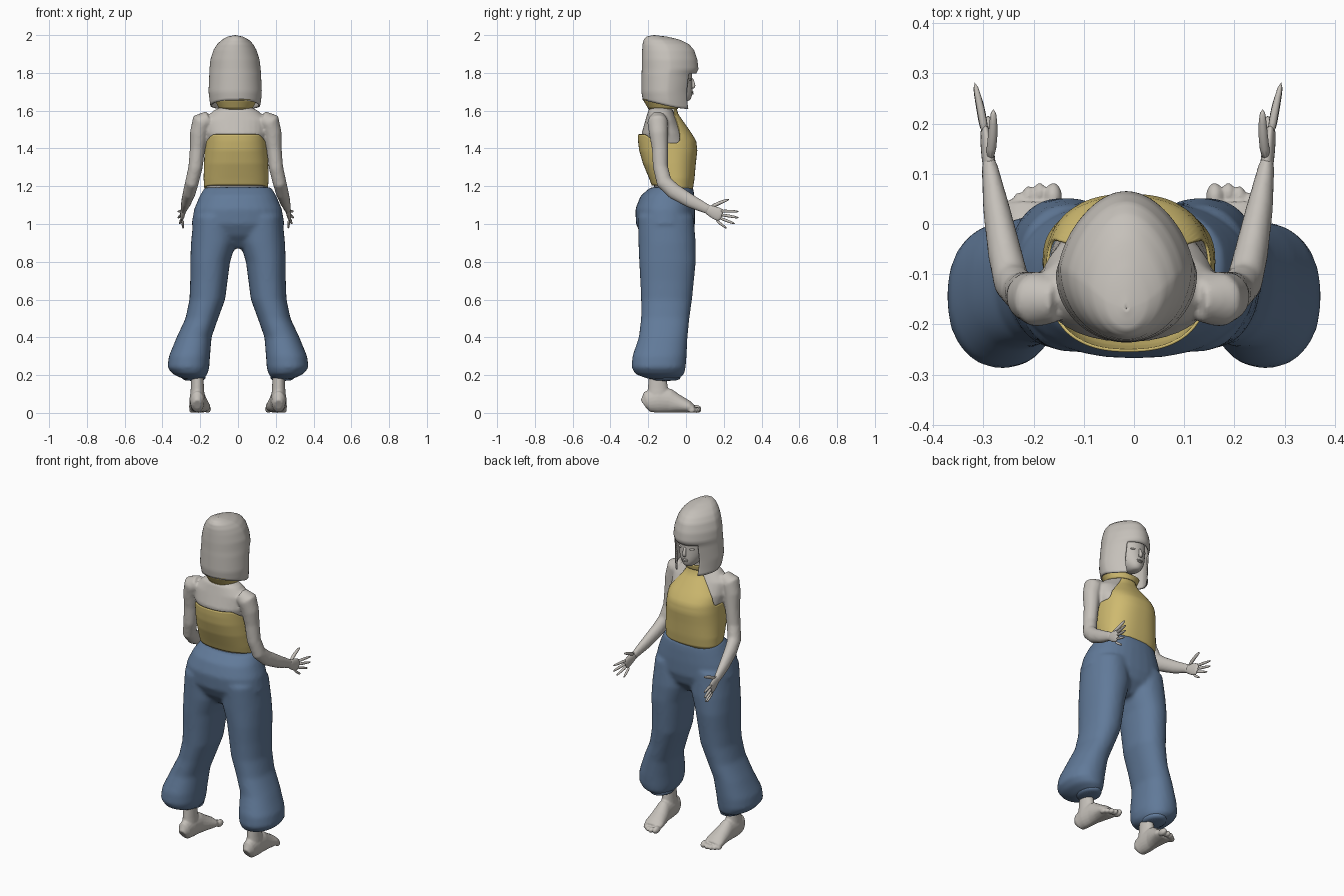
import bpy, bmesh, math
from mathutils import Vector

cube = bpy.data.objects.get("Cube")
if cube:
    bpy.data.objects.remove(cube)

CX = -0.012          # the upper body leans slightly to one side


def material(name, rgb):
    m = bpy.data.materials.new(name)
    m.use_nodes = True
    m.diffuse_color = (*rgb, 1)
    m.node_tree.nodes["Principled BSDF"].inputs["Base Color"].default_value = (*rgb, 1)
    return m


SKIN = material("pale grey", (0.56, 0.53, 0.49))
YELLOW = material("mustard yellow", (0.62, 0.49, 0.16))
BLUE = material("denim blue", (0.12, 0.195, 0.32))


def finish(name, bm, mat, voxel=0, subsurf=0, thick=0, smooth=5):
    bmesh.ops.recalc_face_normals(bm, faces=bm.faces[:])
    for f in bm.faces:
        f.smooth = True
    me = bpy.data.meshes.new(name)
    bm.to_mesh(me)
    bm.free()
    me.materials.append(mat)
    ob = bpy.data.objects.new(name, me)
    bpy.context.collection.objects.link(ob)
    if voxel:
        r = ob.modifiers.new("blend", 'REMESH')
        r.mode, r.voxel_size, r.use_smooth_shade = 'VOXEL', voxel, True
        s = ob.modifiers.new("soften", 'SMOOTH')
        s.factor, s.iterations = 0.5, smooth
    if subsurf:
        s = ob.modifiers.new("round", 'SUBSURF')
        s.levels = s.render_levels = subsurf
    if thick:
        s = ob.modifiers.new("thickness", 'SOLIDIFY')
        s.thickness, s.offset = thick, -1
    return ob


def oval(a, p):
    """Point on a rounded-square oval, angle measured from +y."""
    s, c = math.sin(a), math.cos(a)
    return (math.copysign(abs(s) ** (2 / p), s), math.copysign(abs(c) ** (2 / p), c))


def loft(bm, rings, n=24, p=2.0):
    """Rings of (centre, U, V) skinned and capped."""
    loops = []
    for c, u, v in rings:
        pts = [oval(2 * math.pi * i / n, p) for i in range(n)]
        loops.append([bm.verts.new(c + u * s + v * t) for s, t in pts])
    for a, b in zip(loops, loops[1:]):
        for i in range(n):
            bm.faces.new((a[i], a[(i + 1) % n], b[(i + 1) % n], b[i]))
    bm.faces.new(loops[0])
    bm.faces.new(loops[-1])


def stack(bm, rows, sx=1, p=2.0):
    """Level slices given as z, x0, x1, y0, y1."""
    loft(bm, [(Vector((sx * (x0 + x1) / 2, (y0 + y1) / 2, z)),
               Vector(((x1 - x0) / 2, 0, 0)), Vector((0, (y1 - y0) / 2, 0)))
              for z, x0, x1, y0, y1 in rows], 32, p)


def limb(bm, rows, sx=1, off=0.0, n=12):
    """Path points x, y, z with half width across x and half depth."""
    pts = [Vector((sx * r[0] + off, r[1], r[2])) for r in rows]
    rings = []
    for i, r in enumerate(rows):
        t = (pts[min(i + 1, len(pts) - 1)] - pts[max(i - 1, 0)]).normalized()
        u = (Vector((1, 0, 0)) - t * t.x).normalized()
        rings.append((pts[i], u * r[3], t.cross(u) * r[4]))
    loft(bm, rings, n)


def ball(bm, c, r):
    vs = bmesh.ops.create_uvsphere(bm, u_segments=16, v_segments=10, radius=1)["verts"]
    for v in vs:
        v.co = Vector(c) + Vector((v.co.x * r[0], v.co.y * r[1], v.co.z * r[2]))


def shell(name, mat, rows, low, high, keep=None, n=96, m=28, p=2.0, egg=0.0, bias=1.0, thick=0.006):
    """Open cloth or hair sheet following slices, with hems that vary by angle."""
    def at(z):
        for a, b in zip(rows, rows[1:]):
            if a[0] <= z <= b[0]:
                k = (z - a[0]) / (b[0] - a[0])
                return [q + (w - q) * k for q, w in zip(a[1:], b[1:])]
        return rows[0][1:] if z < rows[0][0] else rows[-1][1:]
    bm = bmesh.new()
    grid = []
    for i in range(n):
        a = 2 * math.pi * i / n
        ang = math.degrees(min(a, 2 * math.pi - a))
        col = []
        for j in range(m + 1):
            z = high(ang) - (high(ang) - low(ang)) * (j / m) ** bias
            x0, x1, y0, y1 = at(z)
            s, c = oval(a, p)
            x = (x0 + x1) / 2 + (x1 - x0) / 2 * s * (1 - egg * max(0, c))
            col.append((bm.verts.new((x, (y0 + y1) / 2 + (y1 - y0) / 2 * c, z)), ang))
        grid.append(col)
    for i in range(n):
        A, B = grid[i], grid[(i + 1) % n]
        for j in range(m):
            q = (A[j], B[j], B[j + 1], A[j + 1])
            ang, z = sum(v[1] for v in q) / 4, sum(v[0].co.z for v in q) / 4
            if keep is None or keep(ang, z):
                bm.faces.new([v[0] for v in q])
    bmesh.ops.delete(bm, geom=[v for v in bm.verts if not v.link_faces], context='VERTS')
    bmesh.ops.remove_doubles(bm, verts=bm.verts[:], dist=0.0005)
    return finish(name, bm, mat, thick=thick)


def ease(a, a0, a1, v0, v1):
    k = min(1, max(0, (a - a0) / (a1 - a0)))
    return v0 + (v1 - v0) * k * k * (3 - 2 * k)


# Torso, neck and arms blended into one skin
bm = bmesh.new()
stack(bm, [(1.10, -.155, .13, -.17, .02), (1.20, -.168, .148, -.168, .022),
           (1.30, -.165, .145, -.195, .025), (1.40, -.165, .14, -.225, .025),
           (1.48, -.185, .16, -.235, -.005), (1.55, -.185, .16, -.215, -.045),
           (1.60, -.13, .105, -.2, -.07), (1.63, -.07, .045, -.175, -.075),
           (1.72, -.06, .032, -.14, -.05)], p=2.2)
for sx in (1, -1):
    limb(bm, [(.14, -.15, 1.555, .045, .045), (.18, -.15, 1.54, .055, .055), (.195, -.145, 1.48, .048, .05),
              (.203, -.138, 1.40, .04, .043), (.213, -.135, 1.30, .038, .04),
              (.232, -.115, 1.22, .036, .042), (.245, -.06, 1.17, .034, .042),
              (.262, .03, 1.118, .027, .036), (.275, .11, 1.08, .017, .026),
              (.277, .125, 1.072, .015, .025)], sx, CX, 20)
finish("torso_and_arms", bm, SKIN, voxel=0.008, smooth=4)

# Hands with spread fingers
FINGERS = [((.276, .125, 1.085), (.268, .175, 1.112), (.268, .232, 1.132), .011),
           ((.284, .175, 1.068), (.292, .225, 1.068), (.306, .285, 1.066), .009),
           ((.286, .18, 1.05), (.294, .23, 1.042), (.306, .283, 1.032), .009),
           ((.284, .175, 1.033), (.29, .22, 1.016), (.298, .262, 1.0), .0085),
           ((.28, .16, 1.02), (.28, .19, .995), (.278, .217, .976), .008)]
for side, sx in (("left", 1), ("right", -1)):
    bm = bmesh.new()
    limb(bm, [(.274, .10, 1.084, .014, .022), (.278, .13, 1.07, .014, .03),
              (.282, .165, 1.054, .013, .038), (.286, .195, 1.042, .009, .034)], sx, CX)
    for a, b, c, r in FINGERS:
        limb(bm, [(*a, r, r), (*b, r, r), (*c, r * .6, r * .6)], sx, CX, 8)
    finish(side + "_hand", bm, SKIN, subsurf=1)

# Head with nose, lips and eyelids
bm = bmesh.new()
stack(bm, [(1.648, -.035, .005, -.04, .01), (1.66, -.05, .02, -.07, .027),
           (1.685, -.073, .043, -.12, .034), (1.72, -.092, .062, -.155, .034),
           (1.77, -.102, .072, -.175, .032), (1.83, -.106, .076, -.19, .035),
           (1.90, -.095, .065, -.185, .02), (1.94, -.06, .03, -.15, -.02)], p=2.1)
finish("head", bm, SKIN, subsurf=1)
bm = bmesh.new()
limb(bm, [(-.015, .03, 1.775, .008, .006), (-.015, .037, 1.75, .009, .009),
          (-.015, .042, 1.73, .014, .012), (-.015, .033, 1.718, .012, .007)], n=10)
for z, w in ((1.699, .02), (1.690, .017)):
    ball(bm, (-.015, .031, z), (w, .010, .005))
for sx in (1, -1):
    ball(bm, (-.015 + sx * .036, .018, 1.765), (.017, .011, .007))
finish("face_features", bm, SKIN, subsurf=1)

# Bobbed hair with a fringe, open around the face
HAIR = [(1.60, -.142, .112, -.21, .045), (1.65, -.15, .122, -.228, .04), (1.70, -.156, .126, -.236, .038),
        (1.79, -.152, .122, -.235, .05), (1.82, -.151, .12, -.234, .066), (1.87, -.146, .114, -.234, .06),
        (1.92, -.13, .098, -.232, .043), (1.95, -.112, .082, -.23, .018), (1.975, -.086, .058, -.224, -.03),
        (1.992, -.055, .025, -.21, -.10), (2.0, -.016, -.014, -.17, -.168)]
shell("hair", SKIN, HAIR, lambda a: ease(a, 45, 170, 1.61, 1.655), lambda a: 2.0,
      keep=lambda a, z: a > 42 or z > 1.80, m=40, egg=0.2, bias=1.5, thick=0.008)

# Halter top: high bib in front, cut low across the back
TOP = [(1.18, -.178, .158, -.172, .036), (1.24, -.182, .162, -.195, .045), (1.32, -.18, .16, -.228, .052),
       (1.39, -.177, .156, -.248, .06), (1.44, -.175, .153, -.254, .054), (1.48, -.172, .15, -.255, .03),
       (1.53, -.14, .116, -.25, -.005), (1.58, -.1, .076, -.22, -.04), (1.63, -.08, .056, -.19, -.055)]


def top_edge(a):
    return ease(a, 28, 75, 1.63, 1.43) if a < 100 else ease(a, 100, 140, 1.43, 1.475)


shell("halter_top", YELLOW, TOP, lambda a: ease(a, 30, 150, 1.18, 1.205), top_edge, p=2.4)
shell("collar", YELLOW, [(1.605, -.09, .066, -.19, -.05), (1.665, -.122, .1, -.225, -.038)],
      lambda a: 1.61, lambda a: ease(a, 0, 100, 1.64, 1.664), m=4)

# Trousers: pelvis and two ballooning legs blended together
LEG = [(1.04, .01, .235, -.255, .04), (.9, .01, .249, -.252, .052), (.8, .042, .253, -.248, .052),
       (.7, .055, .253, -.242, .042), (.6, .068, .257, -.238, .032), (.5, .105, .278, -.238, .018),
       (.4, .14, .325, -.25, .008), (.3, .148, .366, -.284, .003), (.24, .152, .374, -.288, -.002),
       (.205, .162, .345, -.268, -.01), (.18, .18, .29, -.2, -.04)]
bm = bmesh.new()
stack(bm, [(1.195, -.175, .175, -.187, .038), (1.15, -.202, .202, -.24, .044), (1.08, -.232, .232, -.268, .048),
           (1.0, -.246, .246, -.265, .048), (.94, -.2, .2, -.235, .03), (.87, -.07, .07, -.17, -.03)], p=2.3)
for sx in (1, -1):
    stack(bm, LEG, sx, 2.2)
finish("trousers", bm, BLUE, voxel=0.011, smooth=6)

for side, sx in (("left", 1), ("right", -1)):
    # Gathered ankle cuff
    bm = bmesh.new()
    stack(bm, [(.21, .172, .295, -.19, -.03), (.19, .17, .3, -.188, -.025), (.168, .175, .292, -.18, -.035)], sx)
    finish(side + "_cuff", bm, BLUE, subsurf=1)
    # Bare foot, ankle and toes
    bm = bmesh.new()
    stack(bm, [(.26, .182, .25, -.2, -.1), (.19, .183, .247, -.197, -.105), (.13, .18, .25, -.202, -.095),
               (.07, .175, .255, -.21, -.08)], sx)
    limb(bm, [(.215, -.224, .045, .022, .028), (.215, -.205, .058, .036, .056), (.215, -.15, .068, .042, .068),
              (.212, -.09, .064, .043, .064), (.207, -.04, .047, .05, .047), (.203, .01, .033, .057, .033),
              (.202, .038, .022, .052, .021)], sx, n=20)
    for x, y, r in ((.161, .053, .021), (.188, .06, .016), (.21, .055, .015), (.229, .044, .014), (.246, .03, .014)):
        ball(bm, (sx * x, y, r), (r * .85, r * 1.4, r))
    finish(side + "_foot", bm, SKIN, voxel=0.005, smooth=3)
